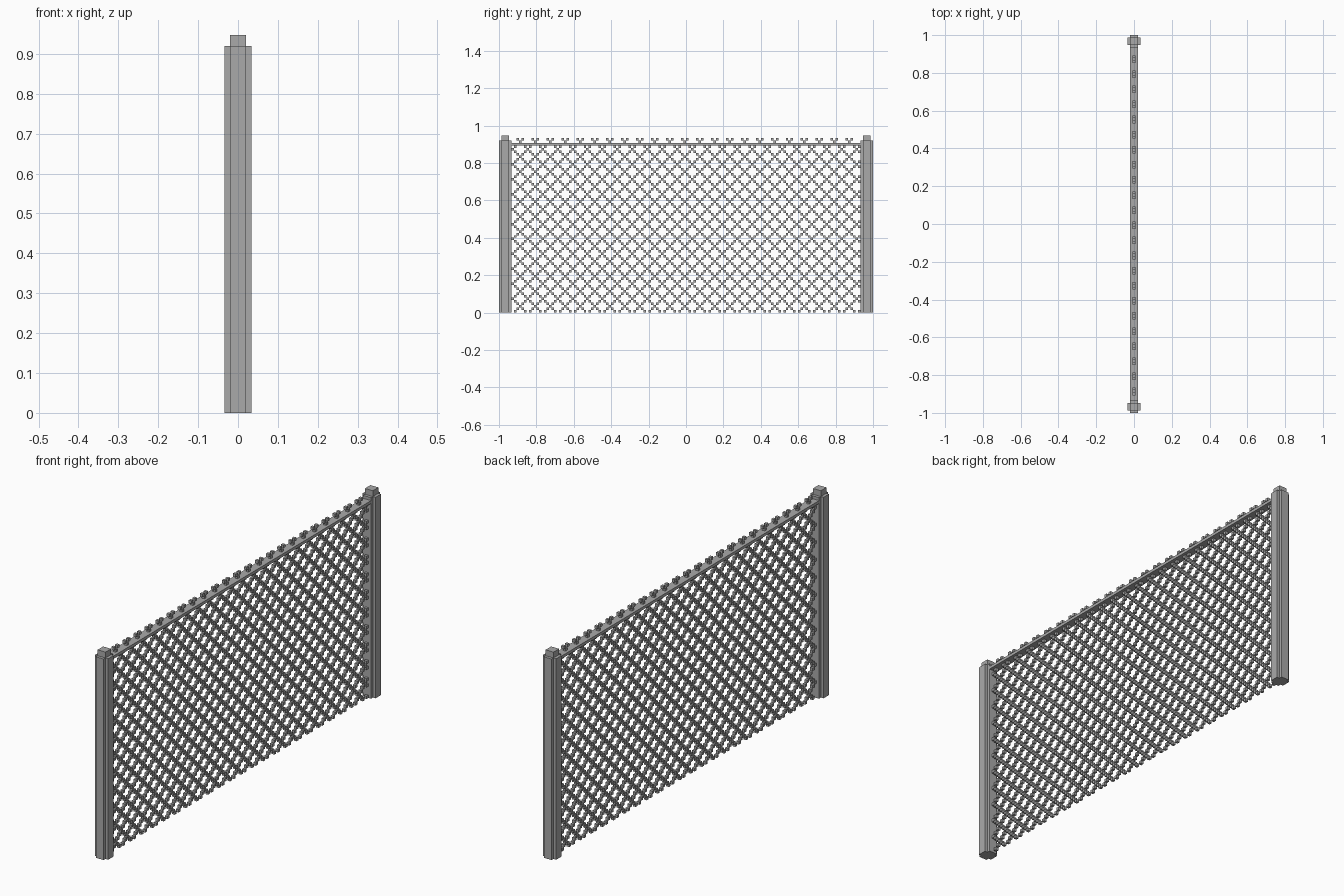
import bpy
import bmesh

V = 2 / 150          # edge of one block
LENGTH = 150         # whole fence, in blocks
POST = 5             # post width, in blocks
POST_TOP = 69
MESH_TOP = 70
RAIL = 67
PITCH = 6            # spacing of the wire diamonds

cube = bpy.data.objects.get("Cube")
if cube:
    bpy.data.objects.remove(cube, do_unlink=True)


def material(name, colour):
    mat = bpy.data.materials.new(name)
    mat.use_nodes = True
    mat.diffuse_color = colour
    mat.node_tree.nodes["Principled BSDF"].inputs["Base Color"].default_value = colour
    return mat


steel = material("grey_steel", (0.4, 0.4, 0.4, 1))


def finish(name, bm):
    bmesh.ops.recalc_face_normals(bm, faces=bm.faces)
    mesh = bpy.data.meshes.new(name)
    bm.to_mesh(mesh)
    bm.free()
    mesh.materials.append(steel)
    obj = bpy.data.objects.new(name, mesh)
    bpy.context.collection.objects.link(obj)
    return obj


def add_box(bm, low, high):
    """Box between two corners given in blocks; y is counted from the front end."""
    verts = bmesh.ops.create_cube(bm, size=1)["verts"]
    for v in verts:
        x, y, z = (l + (c + 0.5) * (h - l) for c, l, h in zip(v.co, low, high))
        v.co = (x * V, y * V - 1, z * V)


def add_prism(bm, outline, y, low, high):
    verts = [bm.verts.new((a * V, (y + b) * V - 1, low * V)) for a, b in outline]
    face = bm.faces.new(verts)
    top = bmesh.ops.extrude_face_region(bm, geom=[face])["geom"]
    moved = [g for g in top if isinstance(g, bmesh.types.BMVert)]
    bmesh.ops.translate(bm, verts=moved, vec=(0, 0, (high - low) * V))


# Posts: square with notched corners, topped by a small cap
quarter = [(2.5, 1.5), (1.5, 1.5), (1.5, 2.5)]
outline = []
for turn in range(4):
    outline += quarter
    quarter = [(-b, a) for a, b in quarter]

for name, y in (("front_post", POST / 2), ("back_post", LENGTH - POST / 2)):
    bm = bmesh.new()
    add_prism(bm, outline, y, 0, POST_TOP)
    add_box(bm, (-1.5, y - 1.5, POST_TOP), (1.5, y + 1.5, POST_TOP + 2))
    finish(name, bm)

# Top rail between the posts
bm = bmesh.new()
add_box(bm, (-1.5, POST, RAIL), (1.5, LENGTH - POST, RAIL + 1))
finish("top_rail", bm)

# Wire mesh: two sets of diagonal block chains crossing just above the rail
bm = bmesh.new()
node_y, node_z = POST + 3, RAIL + 1
for y in range(POST, LENGTH - POST):
    for z in range(MESH_TOP):
        dy, dz = y - node_y, z - node_z
        if z != RAIL and ((dy - dz) % PITCH == 0 or (dy + dz) % PITCH == 0):
            add_box(bm, (-0.5, y, z), (0.5, y + 1, z + 1))
finish("wire_mesh", bm)
